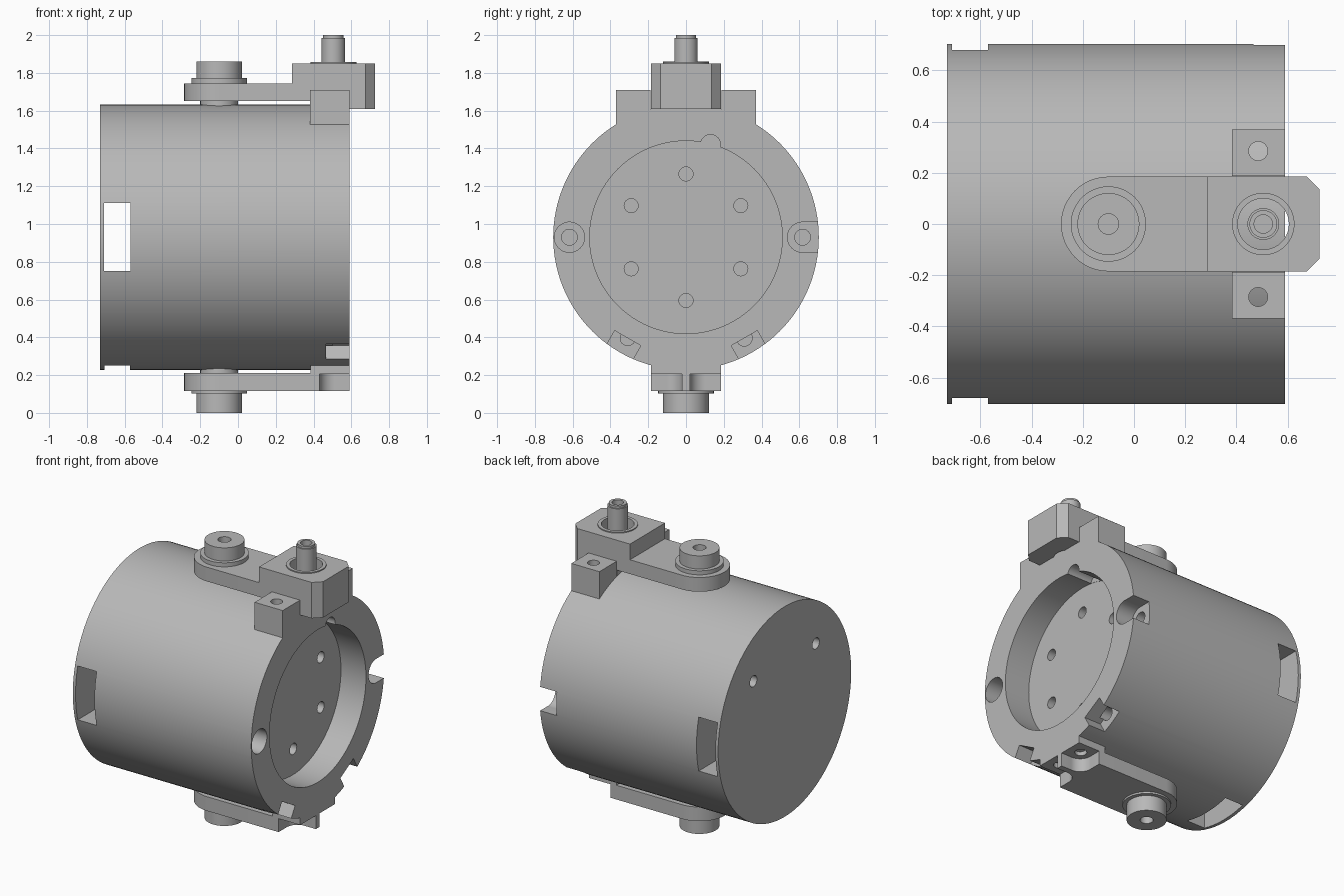
import bpy, bmesh
from math import cos, sin, pi, radians
from mathutils import Matrix, Vector

cube = bpy.data.objects.get("Cube")
if cube:
    bpy.data.objects.remove(cube, do_unlink=True)

metal = bpy.data.materials.new("plain_grey_metal")
metal.use_nodes = True
grey = (0.48, 0.48, 0.48, 1)
metal.diffuse_color = grey
metal.node_tree.nodes["Principled BSDF"].inputs["Base Color"].default_value = grey

MID = 0.93                 # height of the drum axis
FACE, BACK = 0.59, -0.73   # open and closed ends of the drum
BOLT_X, PIN_X = -0.1, 0.505
parts = []


def finish(name, bm, keep=True):
    bmesh.ops.recalc_face_normals(bm, faces=bm.faces)
    mesh = bpy.data.meshes.new(name)
    bm.to_mesh(mesh)
    bm.free()
    mesh.materials.append(metal)
    obj = bpy.data.objects.new(name, mesh)
    bpy.context.scene.collection.objects.link(obj)
    if keep:
        parts.append(obj)
    else:
        obj.hide_render = True
    return obj


def box(name, lo, hi, keep=True, turn=None):
    bm = bmesh.new()
    bmesh.ops.create_cube(bm, size=1)
    lo, hi = Vector(lo), Vector(hi)
    for v in bm.verts:
        v.co = (lo + hi) / 2 + v.co * (hi - lo)
    if turn:
        bm.transform(turn)
    return finish(name, bm, keep)


def cyl(name, axis, u, v, r, a, b, keep=True, seg=40):
    """Cylinder from a to b along X (u, v are y, z) or Z (u, v are x, y)."""
    bm = bmesh.new()
    bmesh.ops.create_cone(bm, cap_ends=True, segments=seg, radius1=r, radius2=r, depth=b - a)
    m = Matrix.Translation((0, 0, (a + b) / 2))
    if axis == 'X':
        m = Matrix.Translation(((a + b) / 2, u, v)) @ Matrix.Rotation(pi / 2, 4, 'Y')
    else:
        m = Matrix.Translation((u, v, 0)) @ m
    bm.transform(m)
    return finish(name, bm, keep)


def prism(name, points, z0, z1):
    bm = bmesh.new()
    face = bm.faces.new([bm.verts.new((x, y, z0)) for x, y in points])
    top = bmesh.ops.extrude_face_region(bm, geom=[face])["geom"]
    for v in top:
        if isinstance(v, bmesh.types.BMVert):
            v.co.z = z1
    return finish(name, bm)


def cut(obj, cutters):
    for c in cutters:
        mod = obj.modifiers.new("cut", 'BOOLEAN')
        mod.operation, mod.solver, mod.object = 'DIFFERENCE', 'EXACT', c
    dg = bpy.context.evaluated_depsgraph_get()
    mesh = bpy.data.meshes.new_from_object(obj.evaluated_get(dg))
    obj.modifiers.clear()
    obj.data = mesh
    for c in cutters:
        bpy.data.objects.remove(c, do_unlink=True)


# Drum with its round recess and two small reliefs on the recess wall
drum = cyl("drum", 'X', 0, MID, 0.703, BACK, FACE, seg=128)
FLOOR = 0.405
cuts = [cyl("recess", 'X', 0, MID, 0.51, FLOOR, 0.8, False, 96)]
for z in (1.42, 0.45):
    cuts.append(cyl("relief", 'X', 0.13, z, 0.053, FLOOR + 0.002, 0.8, False))

# Side windows running straight through, and one window underneath
cuts.append(box("side_window", (-0.71, -1, 0.75), (-0.57, 1, 1.11), False))
cuts.append(box("lower_window", (-0.708, -0.18, 0), (-0.572, 0.18, 0.85), False))

# Screw pockets opening outwards through the rim
for deg in (0, 180, -60, -120):
    a = radians(deg)
    y, z = 0.617 * cos(a), MID + 0.617 * sin(a)
    turn = Matrix.Translation((0, 0, MID)) @ Matrix.Rotation(a, 4, 'X')
    cuts.append(cyl("pocket_end", 'X', y, z, 0.08, 0.467, 0.8, False))
    cuts.append(box("pocket_slot", (0.4671, 0.617, -0.0795), (0.8, 0.9, 0.0795), False, turn))
    cuts.append(cyl("screw_hole", 'X', y, z, 0.042, 0.33, 0.5, False, 24))

# Four holes in the closed end
for y in (-0.33, 0.33):
    for z in (-0.33, 0.33):
        cuts.append(cyl("back_hole", 'X', y, MID + z, 0.037, -0.8, -0.6, False, 24))
cut(drum, cuts)

# Disc on the recess floor with a ring of six holes
disc = cyl("recess_disc", 'X', 0, MID, 0.43, FLOOR - 0.001, FLOOR + 0.004, seg=96)
holes = []
for i in range(6):
    a = radians(30 + 60 * i)
    y, z = 0.335 * cos(a), MID + 0.335 * sin(a)
    holes.append(cyl("disc_hole", 'X', y, z, 0.037, 0.3, 0.5, False, 24))
    cut(drum, [cyl("floor_hole", 'X', y, z, 0.037, 0.28, 0.5, False, 24)])
cut(disc, holes)

# Mounting ears on top of the rim
for side, name in ((1, "left_ear"), (-1, "right_ear")):
    y0, y1 = sorted((side * 0.187, side * 0.37))
    ear = box(name, (0.382, y0, 1.46), (FACE, y1, 1.71))
    cut(ear, [cyl("ear_hole", 'Z', 0.485, side * 0.285, 0.037, 1.55, 1.8, False, 24)])

# Arms with one rounded end
W = 0.185
arc = [(BOLT_X + W * cos(pi / 2 + pi * i / 24), W * sin(pi / 2 + pi * i / 24)) for i in range(25)]
prism("upper_arm", arc + [(0.3, -W), (0.3, W)], 1.65, 1.745)
lower_arm = prism("lower_arm", arc + [(FACE, -W), (FACE, W)], 0.115, 0.21)

# Chamfered block with the pin bore
c = 0.05
E = 0.725
block = prism("pin_block", [(0.285, -W), (E - c, -W), (E, c - W), (E, W - c), (E - c, W), (0.285, W)],
              1.61, 1.85)
cut(block, [cyl("pin_bore", 'Z', PIN_X, 0, 0.1, 1.4, 2.1, False),
            box("underside_step", (0.2, -0.3, 1.5), (0.382, 0.3, 1.65), False)])
collar = cyl("bore_collar", 'Z', PIN_X, 0, 0.122, 1.845, 1.857)
cut(collar, [cyl("collar_bore", 'Z', PIN_X, 0, 0.1, 1.7, 2, False)])

# Pin with a rounded tip and a socket
pin = cyl("pin", 'Z', PIN_X, 0, 0.062, 1.55, 1.985)
tip = cyl("pin_tip", 'Z', PIN_X, 0, 0.054, 1.98, 2.0)
for obj in (pin, tip):
    cut(obj, [cyl("socket", 'Z', PIN_X, 0, 0.036, 1.93, 2.2, False, 24)])

# Lug under the rim, and the two corner pockets in the lower arm
lug = box("lower_lug", (0.385, -W, 0.205), (FACE, W, 0.33))
cuts, holes = [], []
for s in (1, -1):
    cuts.append(cyl("corner_round", 'Z', 0.51, s * 0.1, 0.08, 0, 0.3, False))
    ya, yb = sorted((s * 0.0205, s * 0.3))
    cuts.append(box("corner_front", (0.51, ya, 0.01), (0.7, yb, 0.29), False))
    ya, yb = sorted((s * 0.1, s * 0.31))
    cuts.append(box("corner_side", (0.4305, ya, 0.02), (0.69, yb, 0.28), False))
    holes.append(cyl("lug_hole", 'Z', 0.505, s * 0.1, 0.037, 0.1, 0.31, False, 24))
cut(lower_arm, cuts)
cut(lug, holes)

# Pivot bolts: shank, washer and drilled head
cyl("upper_shank", 'Z', BOLT_X, 0, 0.1, 1.6, 1.7)
cyl("lower_shank", 'Z', BOLT_X, 0, 0.1, 0.15, 0.25)
cyl("upper_washer", 'Z', BOLT_X, 0, 0.147, 1.74, 1.772, seg=48)
cyl("lower_washer", 'Z', BOLT_X, 0, 0.147, 0.103, 0.12, seg=48)
for name, z0, z1, h0, h1 in (("upper_bolt_head", 1.77, 1.86, 1.8, 2),
                             ("lower_bolt_head", 0, 0.11, -0.1, 0.06)):
    head = cyl(name, 'Z', BOLT_X, 0, 0.121, z0, z1, seg=48)
    cut(head, [cyl("head_hole", 'Z', BOLT_X, 0, 0.04, h0, h1, False, 24)])

# Smooth the round walls and keep the edges crisp
bpy.ops.object.select_all(action='DESELECT')
for obj in parts:
    obj.select_set(True)
bpy.context.view_layer.objects.active = drum
bpy.ops.object.shade_smooth_by_angle(angle=radians(30))
